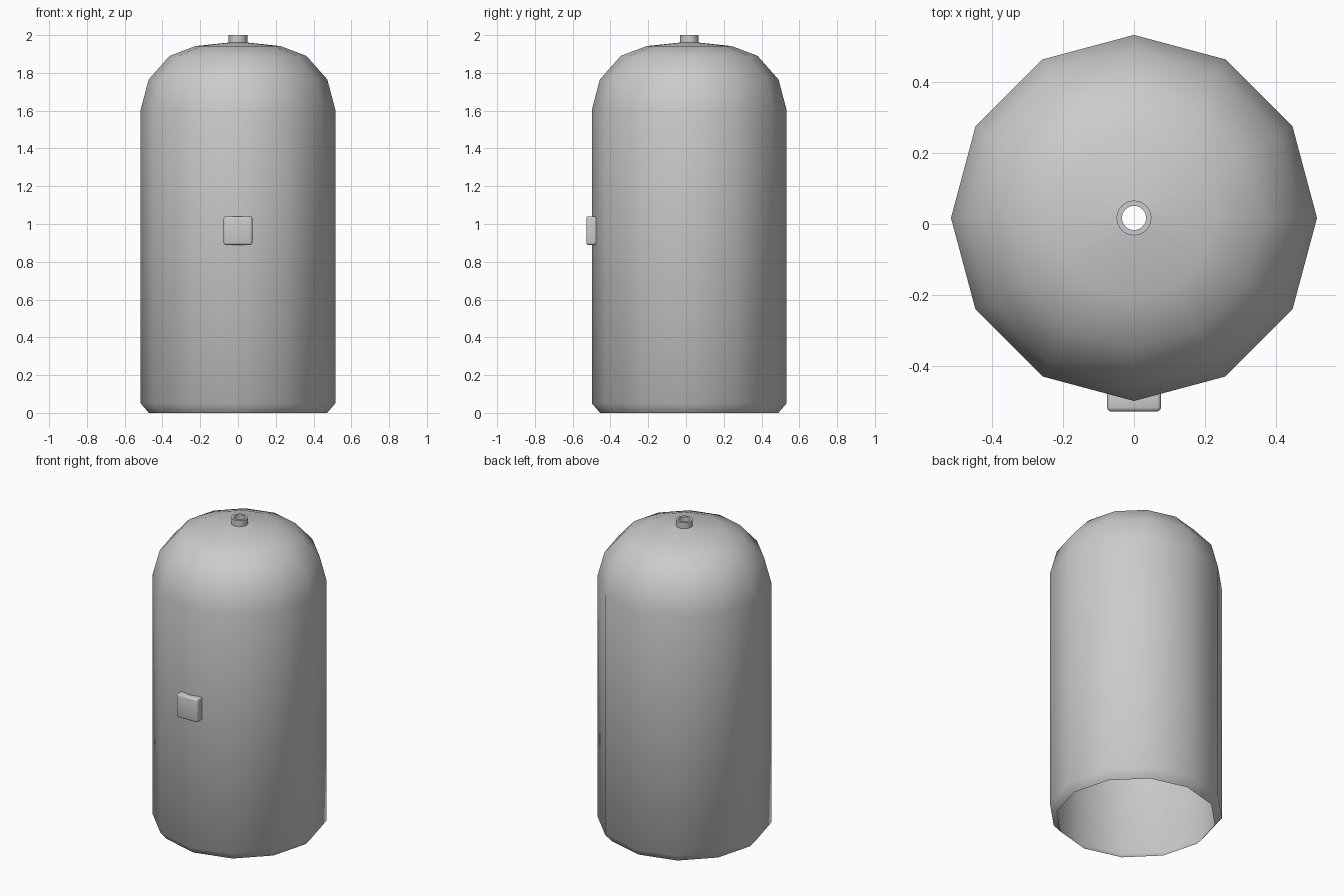
import bpy, bmesh, math

if "Cube" in bpy.data.objects:
    bpy.data.objects.remove(bpy.data.objects["Cube"])

CENTRE_Y = 0.017


def lathe(name, profile, sides, closed=False, smooth_angle=50):
    """Spin (radius, height) points around the tank axis."""
    bm = bmesh.new()
    rings = []
    for r, z in profile:
        rings.append([bm.verts.new((r * math.cos(2 * math.pi * i / sides),
                                    r * math.sin(2 * math.pi * i / sides) + CENTRE_Y, z))
                      for i in range(sides)])
    pairs = list(zip(rings, rings[1:]))
    if closed:
        pairs.append((rings[-1], rings[0]))
    for low, high in pairs:
        for i in range(sides):
            j = (i + 1) % sides
            bm.faces.new((low[i], low[j], high[j], high[i]))
    return finish(name, bm, smooth_angle)


def finish(name, bm, smooth_angle):
    mesh = bpy.data.meshes.new(name)
    bm.to_mesh(mesh)
    bm.free()
    obj = bpy.data.objects.new(name, mesh)
    bpy.context.collection.objects.link(obj)
    bpy.ops.object.select_all(action='DESELECT')
    obj.select_set(True)
    bpy.context.view_layer.objects.active = obj
    bpy.ops.object.shade_smooth_by_angle(angle=math.radians(smooth_angle))
    return obj


# Twelve-sided shell, open underneath and at the outlet
lathe("tank_shell", [(0.472, 0.0), (0.515, 0.05), (0.515, 1.606), (0.473, 1.765),
                     (0.362, 1.89), (0.225, 1.942), (0.036, 1.962)], 12)

# Hollow outlet pipe on top of the dome
lathe("outlet_pipe", [(0.049, 1.945), (0.049, 2.0), (0.034, 2.0), (0.034, 1.945)],
      32, closed=True, smooth_angle=30)

# Rounded control box on the front
bm = bmesh.new()
bmesh.ops.create_cube(bm, size=1)
for v in bm.verts:
    v.co = (v.co.x * 0.152, v.co.y * 0.066 - 0.495, v.co.z * 0.152 + 0.965)
bmesh.ops.bevel(bm, geom=bm.edges[:], offset=0.012, segments=3, profile=0.5,
                affect='EDGES')
finish("control_box", bm, 40)
